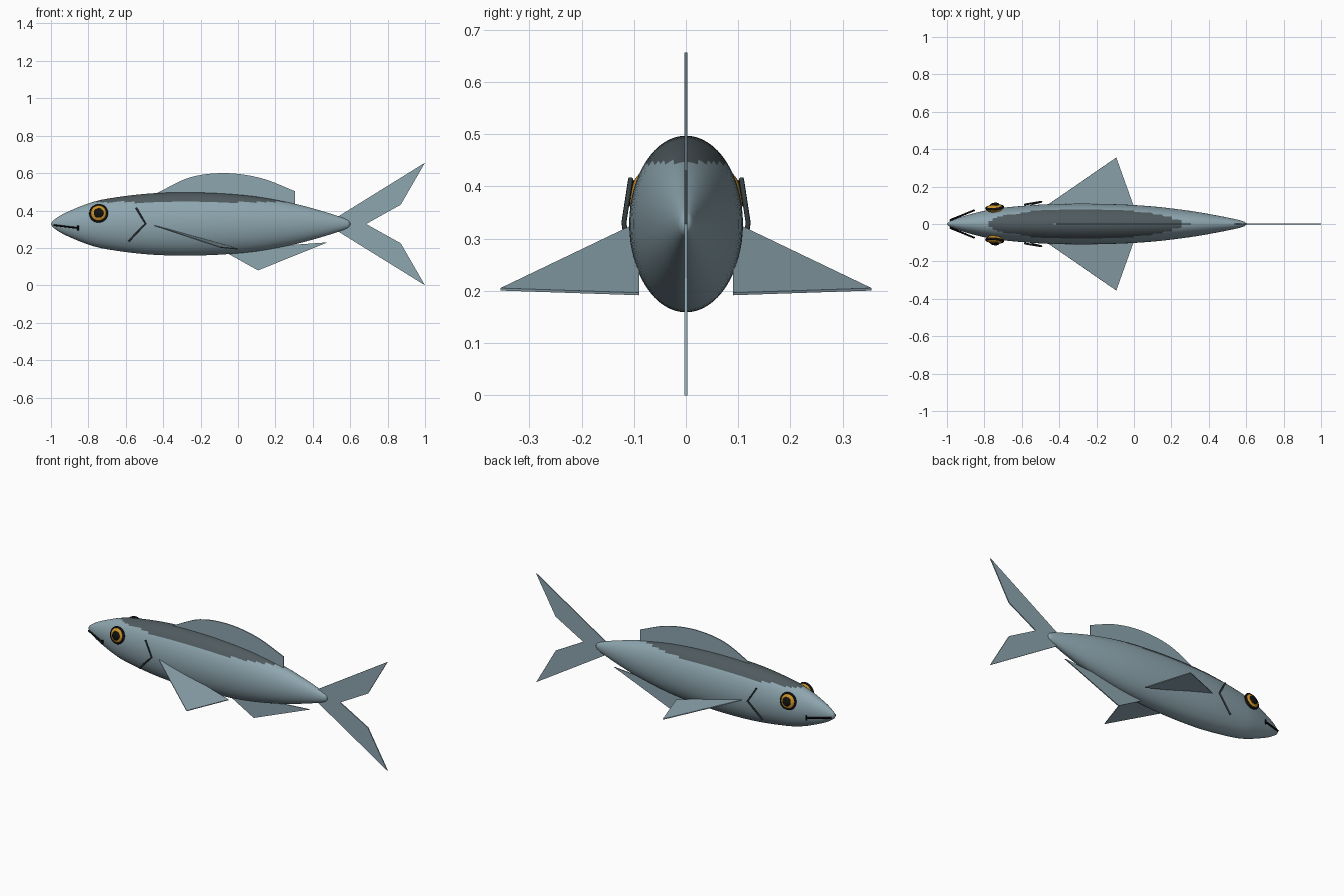
import bpy, bmesh, math
from mathutils import Vector

if "Cube" in bpy.data.objects:
    bpy.data.objects.remove(bpy.data.objects["Cube"], do_unlink=True)


def material(name, rgb):
    m = bpy.data.materials.new(name)
    m.use_nodes = True
    m.diffuse_color = (*rgb, 1)
    bsdf = m.node_tree.nodes["Principled BSDF"]
    bsdf.inputs["Base Color"].default_value = (*rgb, 1)
    bsdf.inputs["Roughness"].default_value = 0.5
    return m


SILVER = material("silver blue", (0.27, 0.38, 0.43))
SLATE = material("dark slate back", (0.08, 0.105, 0.115))
GILL = material("gill slate", (0.035, 0.05, 0.055))
AMBER = material("amber iris", (0.6, 0.29, 0.02))
BLACK = material("black", (0.005, 0.005, 0.005))
MID_Z = 0.328


def finish(bm, name, *mats, smooth=True):
    bmesh.ops.recalc_face_normals(bm, faces=bm.faces)
    for f in bm.faces:
        f.smooth = smooth
    mesh = bpy.data.meshes.new(name)
    bm.to_mesh(mesh)
    bm.free()
    ob = bpy.data.objects.new(name, mesh)
    bpy.context.collection.objects.link(ob)
    for m in mats:
        mesh.materials.append(m)
    return ob


def spline(points, steps):
    """Catmull-Rom curve through 2D or 3D points."""
    p = [Vector(q) for q in points]
    p = [2 * p[0] - p[1]] + p + [2 * p[-1] - p[-2]]
    out = []
    for a, b, c, d in zip(p, p[1:], p[2:], p[3:]):
        for i in range(steps):
            t = i / steps
            out.append(0.5 * (2 * b + (c - a) * t + (2 * a - 5 * b + 4 * c - d) * t * t
                              + (3 * b - a - 3 * c + d) * t ** 3))
    return out + [p[-2]]


# Body: elliptical rings along x, dark on the upper back
def build_body():
    profile = [(-0.99, 0.018), (-0.95, 0.045), (-0.9, 0.07), (-0.8, 0.11), (-0.7, 0.135),
               (-0.5, 0.161), (-0.3, 0.169), (-0.1, 0.164), (0.1, 0.146), (0.3, 0.109),
               (0.45, 0.069), (0.55, 0.037), (0.59, 0.02)]
    bm = bmesh.new()
    sides = 64
    rings = []
    for x, r in spline(profile, 4):
        rings.append([bm.verts.new((x, 0.645 * r * math.cos(a), MID_Z + r * math.sin(a)))
                      for a in (math.tau * i / sides for i in range(sides))])
    nose = bm.verts.new((-1, 0, MID_Z))
    rear = bm.verts.new((0.605, 0, MID_Z))
    for i in range(sides):
        j = (i + 1) % sides
        for a, b in zip(rings, rings[1:]):
            bm.faces.new((a[i], a[j], b[j], b[i]))
        bm.faces.new((nose, rings[0][j], rings[0][i]))
        bm.faces.new((rear, rings[-1][i], rings[-1][j]))
    for f in bm.faces:
        f.material_index = int(f.calc_center_median().z > 0.445)
    finish(bm, "body", SILVER, SLATE)


# Fins: thin slabs extruded from a flat outline
def slab(name, outline, thickness):
    bm = bmesh.new()
    face = bm.faces.new([bm.verts.new(p) for p in outline])
    face.normal_update()
    shift = face.normal * thickness
    bmesh.ops.translate(bm, verts=bm.verts, vec=-shift / 2)
    new = bmesh.ops.extrude_face_region(bm, geom=[face], use_keep_orig=True)["geom"]
    bmesh.ops.translate(bm, verts=[v for v in new if isinstance(v, bmesh.types.BMVert)], vec=shift)
    return finish(bm, name, SILVER, smooth=False)


def upright(points):
    return [(x, 0, z) for x, z in points]


def tube(name, points, radius, mat):
    curve = bpy.data.curves.new(name, "CURVE")
    curve.dimensions = "3D"
    curve.bevel_depth = radius
    curve.bevel_resolution = 1
    curve.use_fill_caps = True
    s = curve.splines.new("POLY")
    s.points.add(len(points) - 1)
    for q, p in zip(s.points, points):
        q.co = (*p, 1)
    ob = bpy.data.objects.new(name, curve)
    bpy.context.collection.objects.link(ob)
    curve.materials.append(mat)


def ellipsoid(name, center, radii, tilt, mat):
    bpy.ops.mesh.primitive_uv_sphere_add(segments=32, ring_count=16, location=center,
                                         rotation=tilt)
    ob = bpy.context.object
    ob.name = name
    ob.scale = radii
    ob.data.materials.append(mat)
    bpy.ops.object.shade_smooth()


build_body()

crest = spline([(-0.44, 0.49), (-0.257, 0.577), (-0.064, 0.6), (0.128, 0.572), (0.305, 0.503)], 6)
slab("dorsal_fin", upright([(-0.44, 0.45)] + [tuple(p) for p in crest]
                           + [(0.305, 0.41), (0, 0.44)]), 0.006)
slab("anal_fin", upright([(-0.09, 0.19), (0.107, 0.08), (0.48, 0.23), (0.17, 0.208)]), 0.006)
for name, s in (("upper", 1), ("lower", -1)):
    lobe = [(0.5, 0.0), (0.5, 0.018), (1, 0.328), (0.87, 0.103), (0.685, 0.0)]
    slab(name + "_tail_lobe", upright([(x, MID_Z + s * z) for x, z in lobe]), 0.006)

# Paired parts on both flanks
for side, s in (("left", 1), ("right", -1)):
    # model faces -y, so its left is +x; the pairs are mirrored across y
    label = "rear" if s > 0 else "front"

    def flank(points):
        return [(x, s * y, z) for x, y, z in points]

    slab(label + "_pectoral_fin", flank([(-0.48, 0.09, 0.33), (-0.095, 0.355, 0.203),
                                         (0, 0.09, 0.194)]), 0.005)
    tube(label + "_gill_line", flank([(-0.545, 0.106, 0.415), (-0.495, 0.119, 0.33),
                                      (-0.585, 0.104, 0.235)]), 0.005, GILL)
    tube(label + "_mouth", flank([(-0.985, 0.02, 0.322), (-0.855, 0.073, 0.306)]), 0.005, BLACK)
    tube(label + "_mouth_corner", flank([(-0.855, 0.073, 0.294), (-0.855, 0.073, 0.32)]),
         0.005, BLACK)

    # Eye: amber iris, black rim and pupil
    tilt = (s * 0.2, 0, s * 0.1)
    ellipsoid(label + "_iris", (-0.745, s * 0.085, 0.385), (0.045, 0.022, 0.045), tilt, AMBER)
    ellipsoid(label + "_pupil", (-0.745, s * 0.102, 0.387), (0.026, 0.011, 0.026), tilt, BLACK)
    bpy.ops.mesh.primitive_torus_add(major_segments=32, minor_segments=8, major_radius=0.044,
                                     minor_radius=0.007, location=(-0.745, s * 0.088, 0.385),
                                     rotation=(math.pi / 2 + tilt[0], 0, tilt[2]))
    rim = bpy.context.object
    rim.name = label + "_eye_rim"
    rim.data.materials.append(BLACK)
    bpy.ops.object.shade_smooth()
